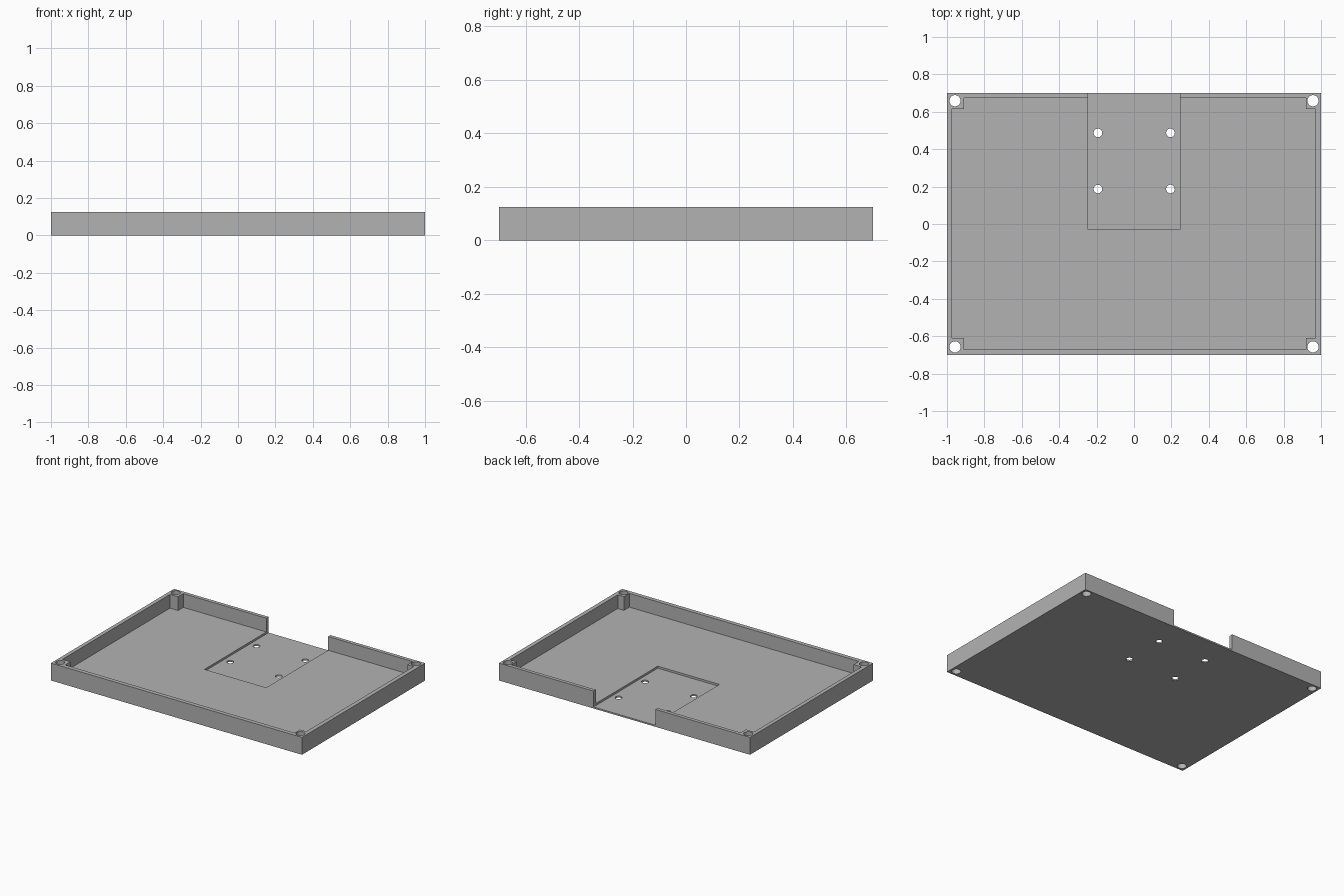
import bpy
import bmesh
import math

if "Cube" in bpy.data.objects:
    bpy.data.objects.remove(bpy.data.objects["Cube"], do_unlink=True)

HALF_X, HALF_Y, HEIGHT = 1.0, 0.70, 0.125
FLOOR, POCKET_FLOOR, ABOVE = 0.026, 0.011, 0.2

grey = bpy.data.materials.new("plain grey")
grey.use_nodes = True
colour = (0.45, 0.45, 0.45, 1)
grey.diffuse_color = colour
grey.node_tree.nodes["Principled BSDF"].inputs["Base Color"].default_value = colour


def prism(name, outline, bottom, top):
    """Extrude a flat outline between two heights."""
    bm = bmesh.new()
    face = bm.faces.new([bm.verts.new((x, y, bottom)) for x, y in outline])
    raised = bmesh.ops.extrude_face_region(bm, geom=[face])["geom"]
    verts = [v for v in raised if isinstance(v, bmesh.types.BMVert)]
    bmesh.ops.translate(bm, verts=verts, vec=(0, 0, top - bottom))
    bmesh.ops.recalc_face_normals(bm, faces=bm.faces)
    mesh = bpy.data.meshes.new(name)
    bm.to_mesh(mesh)
    bm.free()
    mesh.materials.append(grey)
    obj = bpy.data.objects.new(name, mesh)
    bpy.context.collection.objects.link(obj)
    return obj


def rectangle(x0, x1, y0, y1):
    return [(x0, y0), (x1, y0), (x1, y1), (x0, y1)]


def circle(x, y, radius, sides=32):
    turn = 2 * math.pi / sides
    return [(x + radius * math.cos(i * turn), y + radius * math.sin(i * turn))
            for i in range(sides)]


def cut(target, cutter):
    cutter.hide_render = True
    mod = target.modifiers.new("cut", "BOOLEAN")
    mod.operation = "DIFFERENCE"
    mod.solver = "EXACT"
    mod.object = cutter
    bpy.context.view_layer.objects.active = target
    bpy.ops.object.modifier_apply(modifier=mod.name)
    bpy.data.objects.remove(cutter, do_unlink=True)


# Solid block of the tray
tray = prism("tray", rectangle(-HALF_X, HALF_X, -HALF_Y, HALF_Y), 0, HEIGHT)

# Cavity with a notch left standing at each corner for the screw posts
left, right, front, back = -0.972, 0.970, -0.67, 0.674
post_left, post_right, post_front, post_back = -0.908, 0.92, -0.609, 0.615
cavity = [
    (post_left, front), (post_right, front), (post_right, post_front),
    (right, post_front), (right, post_back), (post_right, post_back),
    (post_right, back), (post_left, back), (post_left, post_back),
    (left, post_back), (left, post_front), (post_left, post_front),
]
cut(tray, prism("cavity_cutter", cavity, FLOOR, ABOVE))

# Shallow pocket that opens through the back wall
cut(tray, prism("pocket_cutter", rectangle(-0.246, 0.246, -0.03, 0.8),
                POCKET_FLOOR, ABOVE))

# Screw holes in the corner posts
for x in (-0.957, 0.957):
    for y in (-0.657, 0.659):
        cut(tray, prism("post_hole_cutter", circle(x, y, 0.03), -0.1, ABOVE))

# Mounting holes in the pocket
for x in (-0.193, 0.195):
    for y in (0.187, 0.487):
        cut(tray, prism("mount_hole_cutter", circle(x, y, 0.023), -0.1, ABOVE))
